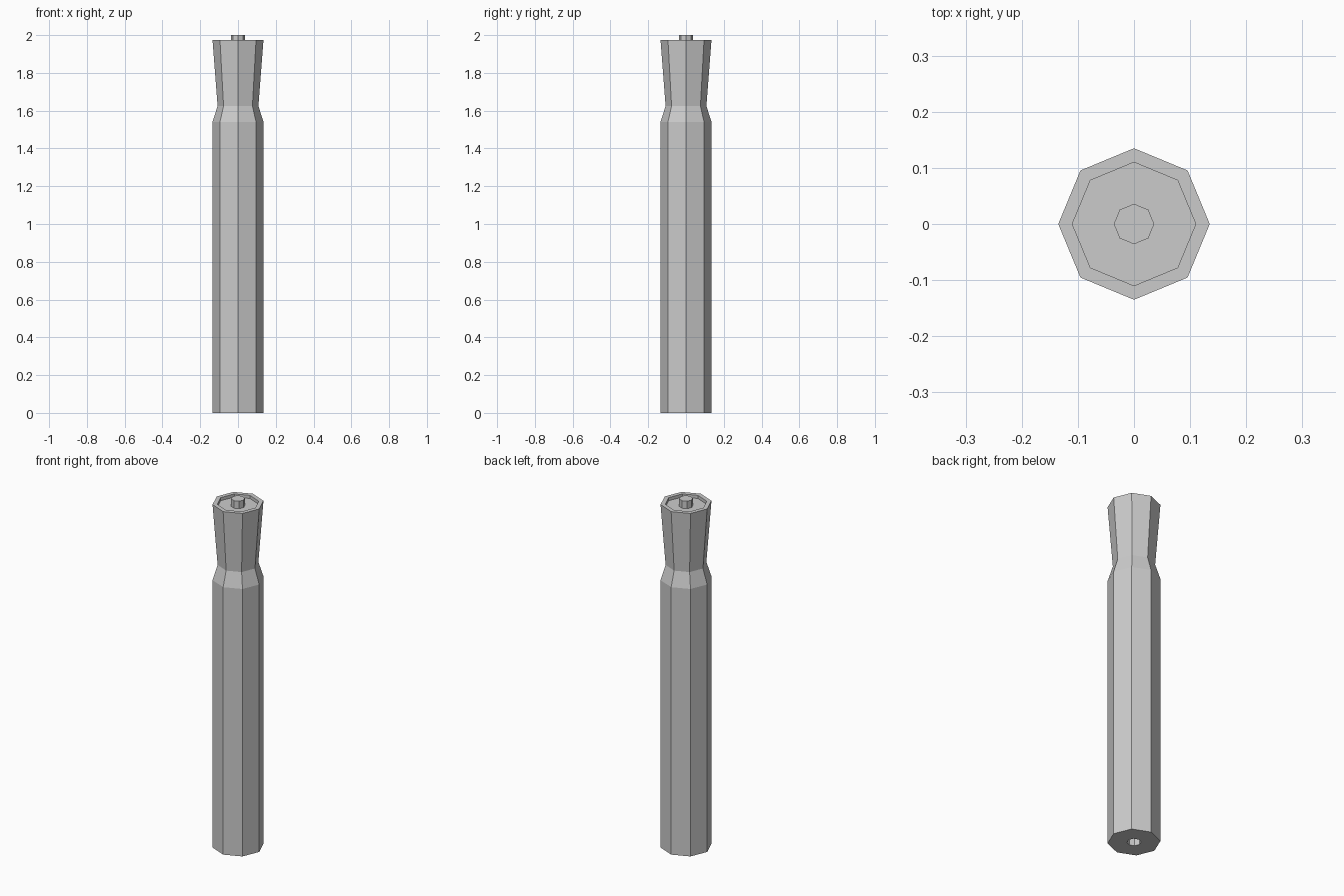
import bpy, bmesh
from math import cos, sin, pi

SIDES = 8
PIN_R, BODY_R, NECK_R, RECESS_R = 0.036, 0.135, 0.108, 0.11
RIM_Z, FLOOR_Z, TOP_Z, SOCKET_Z = 1.975, 1.957, 2.0, 0.043

cube = bpy.data.objects.get("Cube")
if cube:
    bpy.data.objects.remove(cube, do_unlink=True)

grey = bpy.data.materials.new("light grey")
grey.use_nodes = True
colour = (0.6, 0.6, 0.6, 1)
grey.diffuse_color = colour
grey.node_tree.nodes["Principled BSDF"].inputs["Base Color"].default_value = colour


def turned(name, profile):
    """Eight-sided solid from (radius, height) rings, capped at both ends."""
    bm = bmesh.new()
    angles = [2 * pi * i / SIDES for i in range(SIDES)]
    rings = [[bm.verts.new((r * cos(a), r * sin(a), z)) for a in angles]
             for r, z in profile]
    for low, high in zip(rings, rings[1:]):
        for i in range(SIDES):
            j = (i + 1) % SIDES
            bm.faces.new((low[i], low[j], high[j], high[i]))
    bm.faces.new(rings[0][::-1])
    bm.faces.new(rings[-1])
    bmesh.ops.recalc_face_normals(bm, faces=bm.faces[:])
    mesh = bpy.data.meshes.new(name)
    bm.to_mesh(mesh)
    bm.free()
    mesh.materials.append(grey)
    obj = bpy.data.objects.new(name, mesh)
    bpy.context.collection.objects.link(obj)
    return obj


# Post with a socket underneath, a narrowed neck and a recessed top
turned("post", [(PIN_R, SOCKET_Z), (PIN_R, 0), (BODY_R, 0), (BODY_R, 1.54),
                (NECK_R, 1.625), (BODY_R, RIM_Z), (RECESS_R, RIM_Z),
                (RECESS_R, FLOOR_Z)])

# Connecting pin standing on the recess floor
turned("top_pin", [(PIN_R, FLOOR_Z), (PIN_R, TOP_Z)])
